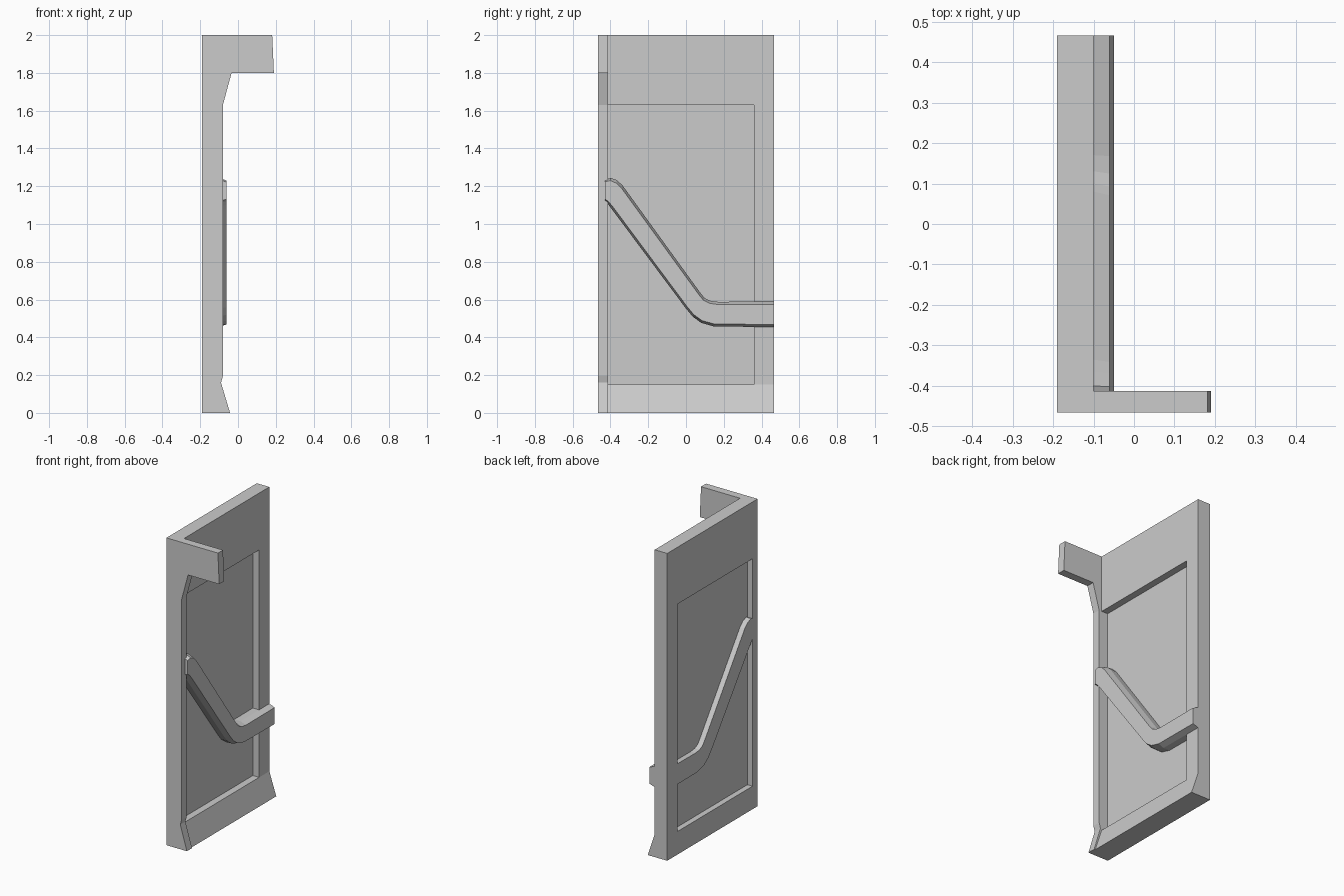
import bpy, bmesh
from mathutils import Vector

if "Cube" in bpy.data.objects:
    bpy.data.objects.remove(bpy.data.objects["Cube"])


def finish(name, bm):
    bmesh.ops.recalc_face_normals(bm, faces=bm.faces)
    mesh = bpy.data.meshes.new(name)
    bm.to_mesh(mesh)
    bm.free()
    obj = bpy.data.objects.new(name, mesh)
    bpy.context.collection.objects.link(obj)
    return obj


def prism(name, outline, direction):
    """Extrude a flat 3D outline along a direction."""
    bm = bmesh.new()
    face = bm.faces.new([bm.verts.new(p) for p in outline])
    new = bmesh.ops.extrude_face_region(bm, geom=[face], use_keep_orig=True)["geom"]
    verts = [g for g in new if isinstance(g, bmesh.types.BMVert)]
    bmesh.ops.translate(bm, verts=verts, vec=Vector(direction))
    return finish(name, bm)


BACK, FRONT = -0.19, -0.10
Y0, Y1, Y2 = -0.465, -0.413, 0.465   # end, inner side of the end plate, far end

# End plate with flared foot and headrest arm
plate = [(BACK, 0), (-0.042, 0), (-0.09, 0.16), (-0.08, 0.195), (-0.08, 1.63),
         (-0.034, 1.80), (0.19, 1.80), (0.181, 2.0), (BACK, 2.0)]
prism("end_plate", [(x, Y0, z) for x, z in plate], (0, Y1 - Y0, 0))

# Wall frame around the recess
frame = [(Y1, 0), (Y2, 0), (Y2, 2), (Y1, 2), (Y1, 1.63), (0.36, 1.63), (0.36, 0.15), (Y1, 0.15)]
prism("wall_frame", [(BACK, y, z) for y, z in frame], (FRONT - BACK, 0, 0))

# Thin infill panel, recessed on both sides
infill = [(Y1, 0.15), (0.36, 0.15), (0.36, 1.63), (Y1, 1.63)]
prism("infill_panel", [(-0.153, y, z) for y, z in infill], (0.008, 0, 0))

# Sloped skirting along the foot
skirt = [(FRONT, 0), (-0.05, 0), (FRONT, 0.15)]
prism("skirting", [(x, Y1, z) for x, z in skirt], (0, Y2 - Y1, 0))

# Bent rail: upper and lower edge points (y, z), bevelled towards the front
upper = [(-0.43, 1.235), (-0.40, 1.245), (-0.365, 1.232), (-0.335, 1.203),
         (0.08, 0.63), (0.10, 0.607), (0.13, 0.593), (0.17, 0.588), (Y2, 0.59)]
lower = [(-0.43, 1.12), (-0.415, 1.108), (-0.40, 1.088), (-0.385, 1.068),
         (0.0, 0.552), (0.035, 0.51), (0.08, 0.477), (0.15, 0.457), (Y2, 0.455)]
bm = bmesh.new()
rings = []
for u, l in zip(upper, lower):
    u, l = Vector(u), Vector(l)
    ui, li = u.lerp(l, 0.11), l.lerp(u, 0.1)
    section = [(-0.188, l), (-0.10, l), (-0.061, li), (-0.061, ui), (-0.10, u), (-0.188, u)]
    rings.append([bm.verts.new((x, p.x, p.y)) for x, p in section])
for a, b in zip(rings, rings[1:]):
    for i in range(6):
        j = (i + 1) % 6
        bm.faces.new((a[i], a[j], b[j], b[i]))
bm.faces.new(rings[0])
bm.faces.new(rings[-1])
finish("bent_rail", bm)
